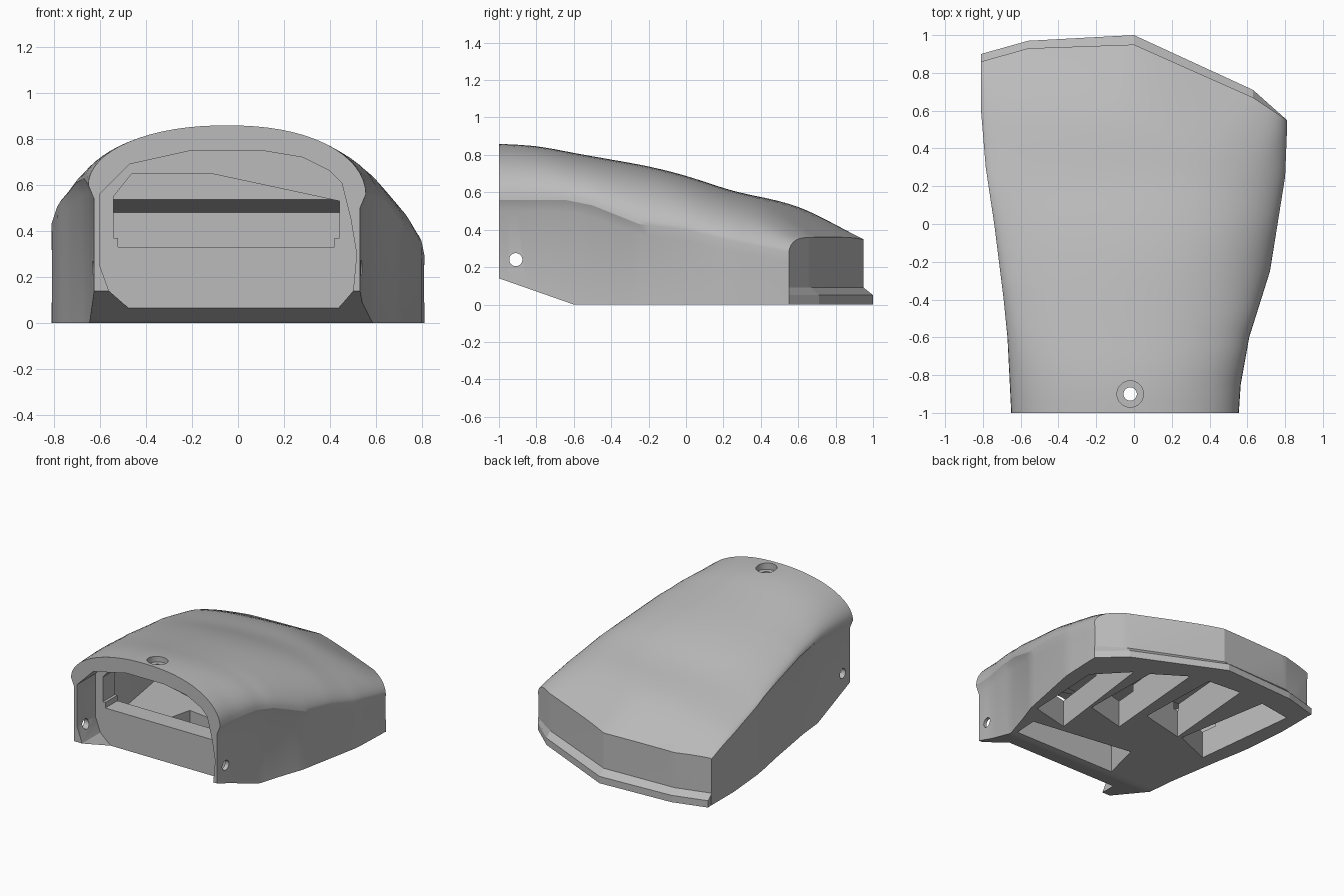
import bpy, bmesh, math
from mathutils import Vector

cube = bpy.data.objects.get("Cube")
if cube:
    bpy.data.objects.remove(cube, do_unlink=True)

grey = bpy.data.materials.new("plain grey")
grey.use_nodes = True
grey.diffuse_color = (0.5, 0.5, 0.5, 1)
grey.node_tree.nodes["Principled BSDF"].inputs["Base Color"].default_value = (0.5, 0.5, 0.5, 1)

# Side edges, crown, wall tops and underside along y
LEFT = [(-1, -.65), (-.6, -.67), (-.4, -.69), (0, -.74), (.3, -.785), (.6, -.81)]
RIGHT = [(-1, .555), (-.85, .565), (-.6, .61), (-.25, .72), (0, .76), (.25, .8), (.5, .81)]
CROWN = [(-1, .86), (-.8, .85), (-.6, .81), (-.2, .74), (0, .69), (.25, .605),
         (.5, .555), (.65, .51), (.8, .435), (.95, .365), (1.1, .3)]
TOP_LEFT = [(-1, .6), (-.6, .63), (-.3, .61), (.2, .53), (.6, .43), (.86, .35)]
TOP_RIGHT = [(-1, .56), (-.65, .56), (-.5, .53), (-.25, .43), (0, .4), (.2, .35), (.55, .28)]
UNDER = [(-1, .14), (-.6, 0)]
LEDGE = [(-.4, .025), (.2, .003)]
FALL = [(-.7, .5), (-.2, .58), (.3, .62)]
LID = [(-.65, .54), (.1, .48)]
BACK = [(-.81, .86), (-.56, .93), (0, .95), (.63, .67), (.81, .55)]

# Upright planes of the back wall as point and outward direction
PLANES = [(Vector((*p, 0)), Vector((p[1] - q[1], q[0] - p[0], 0)).normalized())
          for p, q in zip(BACK, BACK[1:])]


def at(table, y):
    """Value of a table at y, held constant past its ends."""
    if y <= table[0][0]:
        return table[0][1]
    for (a, va), (b, vb) in zip(table, table[1:]):
        if y <= b:
            return va + (vb - va) * (y - a) / (b - a)
    return table[-1][1]


def section(y, inner):
    """Domed cross-section with upright sides; the inner one is smaller and lidded."""
    inset = .07 if inner else 0
    l, r = at(LEFT, y) + inset, at(RIGHT, y) - inset
    b = .2 if inner else at(UNDER, y)
    zl, zr = at(TOP_LEFT, y) - inset, at(TOP_RIGHT, y) - inset
    zt = sum(at(CROWN, y + d) for d in (-.08, 0, .08)) / 3 - inset
    w = at(LEDGE, y)
    pts = [(l + w, y, b), (l + w, y, zl - .06)]
    steps = 32
    for i in range(steps + 1):
        c = -math.cos(math.pi * i / steps)
        x = (l + r) / 2 + (r - l) / 2 * c
        base = zl + (zr - zl) * (c + 1) / 2
        z = base + (zt - base) * max(0, 1 - abs(c) ** 2.2) ** at(FALL, y)
        # Ease the dome down to an even height along the back wall
        gap = min((co - Vector((x, y, 0))).dot(out) for co, out in PLANES)
        cap = .36 + .6 * gap
        blend = max(0, .06 - abs(z - cap))
        z = min(z, cap) - blend * blend / .24
        pts.append((x, y, min(z, at(LID, y)) if inner else z))
    return pts + [(r - w, y, zr - .06), (r - w, y, b)]


def finish(bm, name):
    bmesh.ops.recalc_face_normals(bm, faces=bm.faces)
    mesh = bpy.data.meshes.new(name)
    bm.to_mesh(mesh)
    bm.free()
    ob = bpy.data.objects.new(name, mesh)
    bpy.context.collection.objects.link(ob)
    mesh.materials.append(grey)
    return ob


def loft(bm, rings):
    """Closed solid through rings of equal length."""
    rows = [[bm.verts.new(p) for p in ring] for ring in rings]
    n = len(rows[0])
    for a, b in zip(rows, rows[1:]):
        for i in range(n):
            j = (i + 1) % n
            bm.faces.new((a[i], a[j], b[j], b[i]))
    bm.faces.new(rows[0])
    bm.faces.new(rows[-1][::-1])


def domed_solid(name, y0, y1, inner=False):
    """Domed body trimmed by the angled back planes."""
    bm = bmesh.new()
    count = round((y1 - y0) / .05)
    loft(bm, [section(y0 + (y1 - y0) * i / count, inner) for i in range(count + 1)])
    for co, out in PLANES:
        bmesh.ops.bisect_plane(bm, geom=bm.verts[:] + bm.edges[:] + bm.faces[:],
                               plane_co=co, plane_no=out, clear_outer=True)
        rim = [e for e in bm.edges if e.is_boundary]
        if rim:
            bmesh.ops.holes_fill(bm, edges=rim, sides=0)
    return finish(bm, name)


def upright_prism(name, outline, z0, z1):
    bm = bmesh.new()
    loft(bm, [[(x, y, z) for x, y in outline] for z in (z0, z1)])
    return finish(bm, name)


def level_prism(name, outline, y0, y1):
    bm = bmesh.new()
    loft(bm, [[(x, y, z) for x, z in outline] for y in (y0, y1)])
    return finish(bm, name)


def rod(name, centre, radius, length, turn=0):
    bpy.ops.mesh.primitive_cylinder_add(vertices=32, radius=radius, depth=length,
                                        location=centre, rotation=(0, turn, 0))
    ob = bpy.context.object
    ob.name = name
    return ob


def cut(body, cutter):
    cutter.hide_render = True
    bpy.context.view_layer.objects.active = body
    mod = body.modifiers.new("cut", 'BOOLEAN')
    mod.operation = 'DIFFERENCE'
    mod.solver = 'EXACT'
    mod.object = cutter
    bpy.ops.object.modifier_apply(modifier=mod.name)
    bpy.data.objects.remove(cutter, do_unlink=True)


# Domed shell with a straight front chamber and a low inner cavity
shell = domed_solid("shell", -1, 1)
CHAMBER = [(-.48, -.2), (-.48, .07), (-.56, .14), (-.6, .25), (-.6, .56), (-.47, .69),
           (-.2, .75), (.1, .75), (.28, .72), (.4, .66), (.45, .61), (.49, .45),
           (.515, .3), (.5, .14), (.44, .07), (.44, -.2)]
cut(shell, level_prism("front_chamber", CHAMBER, -1.1, -.79))
cut(shell, domed_solid("inner_cavity", -.65, .1, True))

# Opening through the bulkhead
OPENING = [(-.52, .37), (-.52, .33), (.42, .33), (.42, .37), (.44, .37),
           (.44, .53), (-.12, .65), (-.46, .65), (-.54, .55), (-.54, .37)]
cut(shell, level_prism("bulkhead_opening", OPENING, -.9, -.6))

# Slots in the thick floor
SLOTS = [
    [(.37, -.3), (.66, -.23), (.69, .35), (.48, .57)],
    [(.08, -.06), (.39, .02), (.38, .62), (.15, .77)],
    [(-.31, .09), (.03, .17), (.01, .8), (-.25, .82)],
    [(-.62, -.02), (-.34, .1), (-.46, .8), (-.71, .76)],
    [(-.27, -.56), (.56, -.56), (.57, -.38), (-.2, -.27)],
]
for slot in SLOTS:
    cut(shell, upright_prism("floor_slot", slot, -.1, .25))

# Cross pin holes and the countersunk top hole
cut(shell, rod("side_hole", (0, -.91, .24), .035, 3, math.pi / 2))
cut(shell, rod("top_hole", (-.02, -.9, .8), .035, .5))
cut(shell, rod("top_recess", (-.02, -.9, .91), .07, .2))

# Stepped lip along the bottom of the back wall
OUTER = [(-.81, .9), (-.56, .97), (0, 1), (.63, .71), (.81, .55)]
inner_edge = [(x * .98, y - .06) for x, y in BACK][::-1]
bm = bmesh.new()
loft(bm, [[(x, y, z) for x, y in edge + inner_edge]
          for edge, z in ((OUTER, 0), (OUTER, .05), (BACK, .09))])
finish(bm, "back_lip")

# Smooth dome with sharp edges kept
bpy.ops.object.select_all(action='DESELECT')
shell.select_set(True)
bpy.context.view_layer.objects.active = shell
bpy.ops.object.shade_smooth_by_angle(angle=math.radians(25))
